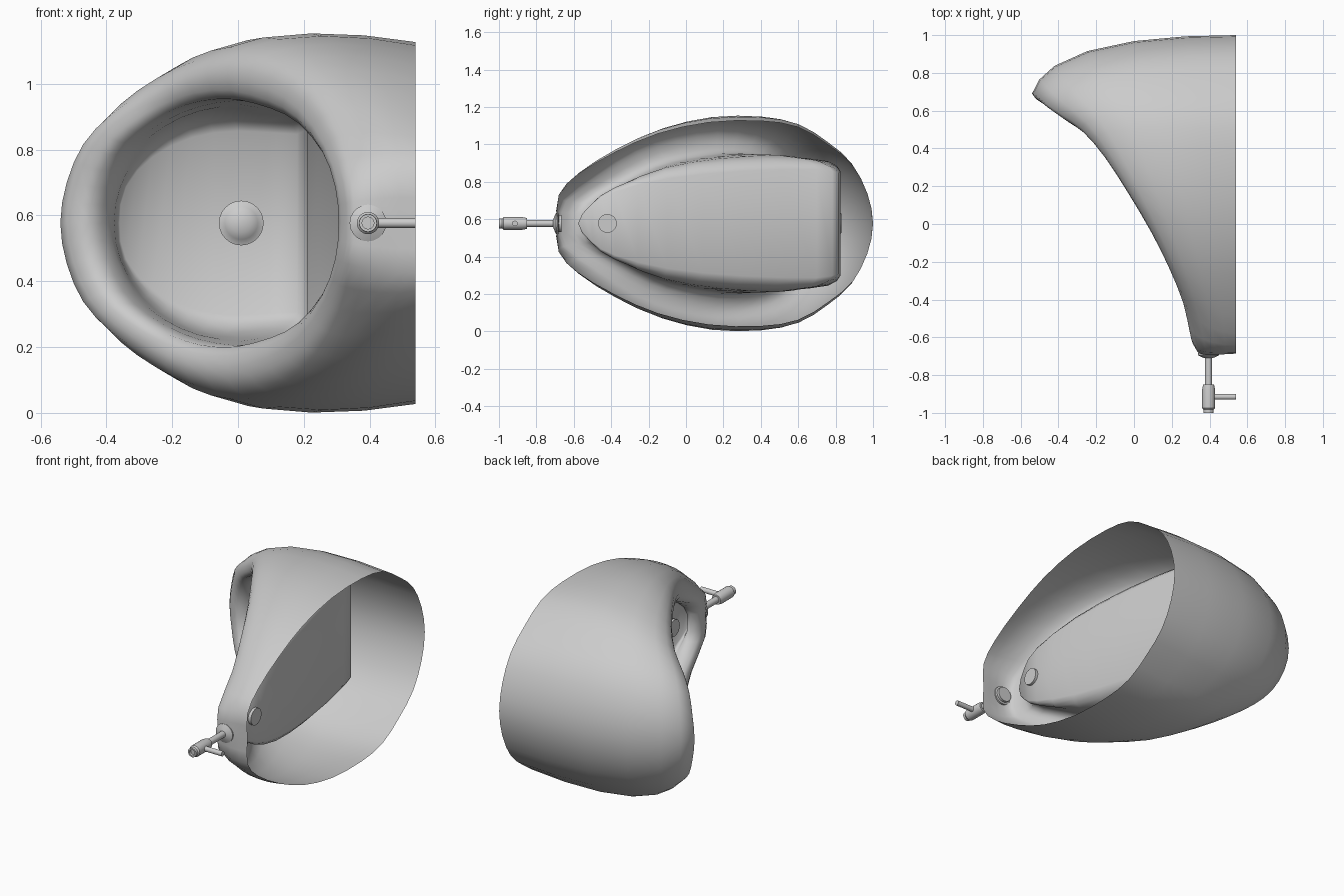
import bpy, math
from mathutils import Vector as V

if "Cube" in bpy.data.objects:
    bpy.data.objects.remove(bpy.data.objects["Cube"])

ZC = 0.577          # mirror plane height


def make(name, verts, faces, angle=50):
    me = bpy.data.meshes.new(name)
    me.from_pydata([tuple(v) for v in verts], [], faces)
    ob = bpy.data.objects.new(name, me)
    bpy.context.collection.objects.link(ob)
    bpy.ops.object.select_all(action='DESELECT')
    ob.select_set(True)
    bpy.context.view_layer.objects.active = ob
    bpy.ops.object.mode_set(mode='EDIT')
    bpy.ops.mesh.select_all(action='SELECT')
    bpy.ops.mesh.remove_doubles(threshold=0.0005)
    bpy.ops.mesh.normals_make_consistent(inside=False)
    bpy.ops.object.mode_set(mode='OBJECT')
    bpy.ops.object.shade_smooth_by_angle(angle=math.radians(angle))
    return ob


def bezier(a, b, c, d, t):
    s = 1 - t
    return a * s**3 + b * 3 * s * s * t + c * 3 * s * t * t + d * t**3


def refine(pts):
    # insert smooth midpoints; the loop continues mirrored past both ends
    p = [V(q) for q in pts]
    flip = lambda v: V((v.x, v.y, -v.z))
    e = [flip(p[1])] + p + [flip(p[-2])]
    out = []
    for i in range(len(p) - 1):
        out += [p[i], (e[i + 1] + e[i + 2]) * .5625 - (e[i] + e[i + 3]) * .0625]
    return out + [p[-1]]


def lathe(name, profile, origin, axis, n=20):
    # profile: (radius, distance along axis)
    q = V((0, 0, 1)).rotation_difference(V(axis))
    vs, fs = [], []
    for r, d in profile:
        for i in range(n):
            a = 2 * math.pi * i / n
            vs.append(V(origin) + q @ V((r * math.cos(a), r * math.sin(a), d)))
    for k in range(len(profile) - 1):
        for i in range(n):
            j = (i + 1) % n
            fs.append((k*n + i, k*n + j, k*n + n + j, k*n + n + i))
    return make(name, vs, fs, 40)


# half loops running from the top end to the bottom end: wall edge (y, h),
# rim crest (x, y, h) and bowl floor edge (x, y, h); h is the half width
wall = [(-.68, 0), (-.68, .15), (-.58, .26), (-.38, .38), (-.15, .48), (.12, .54),
        (.4, .548), (.6, .515), (.76, .42), (.89, .31), (.97, .16), (1, 0)]
rim = [(.33, -.66, 0), (.32, -.64, .12), (.28, -.45, .25), (.2, -.25, .37),
       (.1, -.05, .44), (-.03, .17, .475), (-.16, .37, .455), (-.28, .51, .40),
       (-.39, .585, .325), (-.47, .64, .24), (-.52, .68, .125), (-.54, .69, 0)]
deep = [(.37, -.57, 0), (.39, -.5, .1), (.40, -.38, .17), (.36, -.1, .24),
        (.29, .3, .28), (.21, .7, .29), (.18, .815, .27), (0, .825, .28),
        (-.14, .825, .26), (-.26, .815, .2), (-.34, .80, .11), (-.36, .795, 0)]

NORMAL = V((.76, .65, 0))     # direction into the bowl
columns = []
for b, c, d in zip(refine([(.54, y, h) for y, h in wall]), refine(rim), refine(deep)):
    s = (b.x - c.x) / 1.08
    n = V((0, (c.y - .15) / .85, c.z / .57)).normalized()
    # outer shell from wall to rim crest
    outer = [b, b + V((-.42 * s, 0, .045 * n.z)),
             c + V((.08 * s, 0, 0)) + V((0, n.y * .27, n.z * .21)) * s, c]
    col = [bezier(*outer, t) for t in (0, .2, .4, .6, .78, .9, 1)]
    # rolled rim, then steep bowl wall
    u = (V((0, .12, 0)) - c).normalized()
    lip = c + u * .1 + NORMAL * .025
    bulge = max(0, (d.z - .1)) * .6
    inner = [lip, lip + NORMAL * .12 + u * .02,
             d + V((-.03, -.04, bulge)), d]
    col += [c + u * .035 - NORMAL * .004, c + u * .072 + NORMAL * .004]
    col += [bezier(*inner, t) for t in (0, .15, .35, .55, .75, .9, 1)]
    columns.append(col)

rows, cols = len(columns[0]), len(columns)
verts, faces = [], []
for sgn in (1, -1):
    for col in columns:
        verts += [V((p.x, p.y, ZC + sgn * p.z)) for p in col]
half = rows * cols
for o in (0, half):
    for i in range(cols - 1):
        for k in range(rows - 1):
            a = o + i * rows + k
            faces.append((a, a + 1, a + rows + 1, a + rows))
# back wall and floor of the bowl, bridged across the mirror plane
for i in range(cols - 1):
    a, b = i * rows + rows - 1, (i + 1) * rows + rows - 1
    if i == 0:
        faces.append((a, b, b + half))
    elif i == cols - 2:
        faces.append((a, b, a + half))
    else:
        faces.append((a, b, b + half, a + half))
make("basin_shell", verts, faces, 80)

# drain cover and inlet on the bowl
lathe("drain_cover", [(0, .832), (.05, .832), (.068, .815), (.068, .805), (.055, .80),
                      (.05, .795), (.03, .785), (0, .78)], (.01, 0, ZC), (0, 1, 0), 24)
lathe("water_inlet", [(0, .37), (.05, .37), (.05, .415), (0, .415)], (0, -.42, ZC), (1, 0, 0))

# supply pipe with flange, valve body and wall stub
lathe("pipe_flange", [(0, -.665), (.045, -.665), (.045, -.68), (.056, -.682),
                      (.056, -.695), (.035, -.705), (.02, -.71)], (.395, 0, ZC), (0, 1, 0))
lathe("supply_pipe", [(.019, -.67), (.019, -.86)], (.395, 0, ZC), (0, 1, 0))
lathe("valve_body", [(.019, -.85), (.029, -.85), (.034, -.875), (.034, -.975), (.027, -.983),
                     (.027, -1), (.018, -1), (.018, -.985), (0, -.985)],
      (.395, 0, ZC), (0, 1, 0))
lathe("wall_stub", [(.015, .395), (.015, .54), (0, .54)], (0, -.915, ZC), (1, 0, 0), 16)
